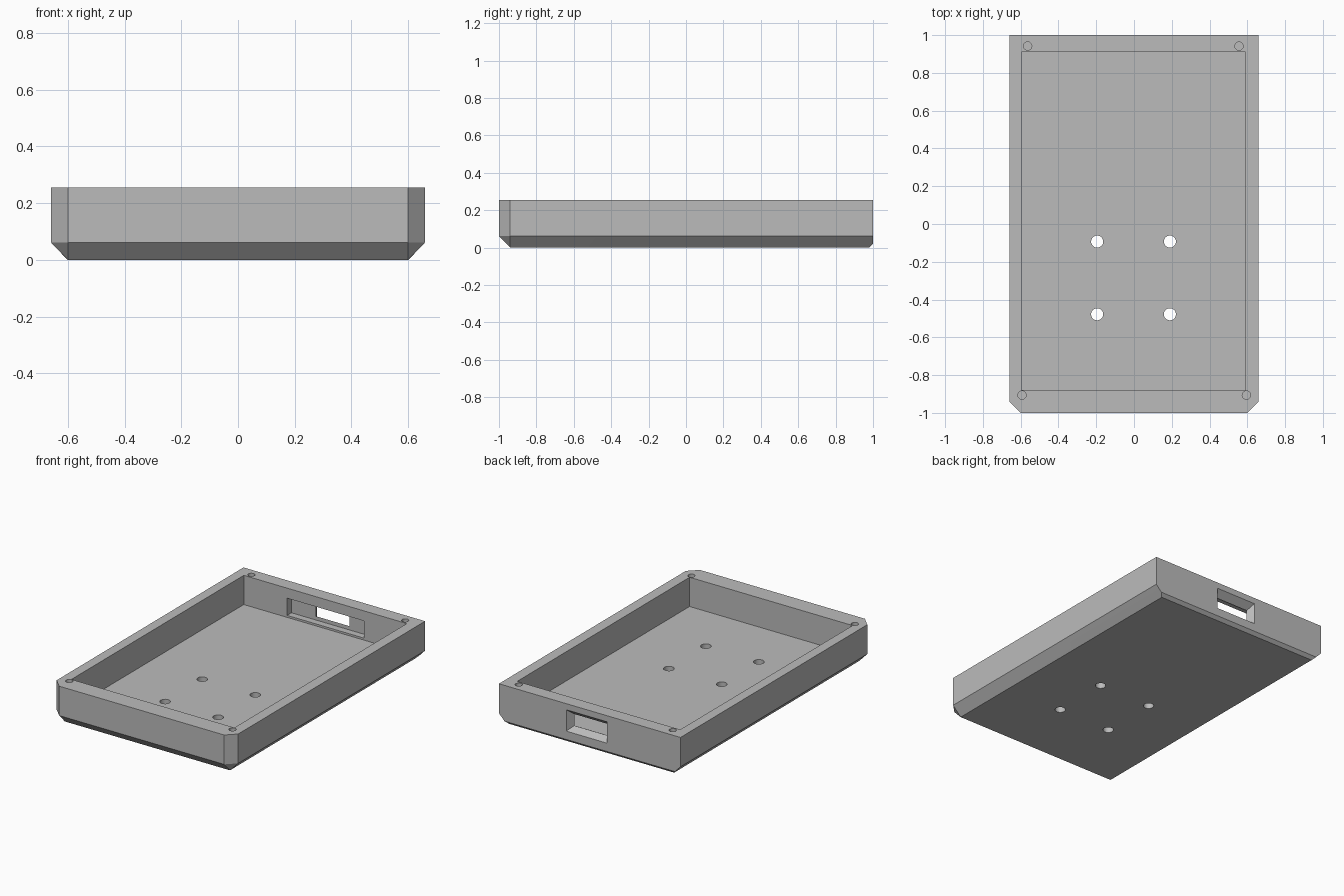
import bpy, bmesh, math

if "Cube" in bpy.data.objects:
    bpy.data.objects.remove(bpy.data.objects["Cube"])

grey = bpy.data.materials.new("plain_grey")
grey.diffuse_color = (0.5, 0.5, 0.5, 1)
grey.use_nodes = True
grey.node_tree.nodes["Principled BSDF"].inputs["Base Color"].default_value = grey.diffuse_color


def hull(name, points):
    """Convex solid around a few corner points."""
    bm = bmesh.new()
    for p in points:
        bm.verts.new(p)
    bmesh.ops.convex_hull(bm, input=bm.verts[:])
    bmesh.ops.dissolve_limit(bm, angle_limit=0.01, verts=bm.verts[:], edges=bm.edges[:])
    bmesh.ops.recalc_face_normals(bm, faces=bm.faces[:])
    mesh = bpy.data.meshes.new(name)
    bm.to_mesh(mesh)
    bm.free()
    mesh.materials.append(grey)
    obj = bpy.data.objects.new(name, mesh)
    bpy.context.collection.objects.link(obj)
    return obj


def rect(x0, x1, z0, z1, y):
    return [(x, y, z) for x in (x0, x1) for z in (z0, z1)]


def box(name, x0, x1, y0, y1, z0, z1):
    return hull(name, rect(x0, x1, z0, z1, y0) + rect(x0, x1, z0, z1, y1))


def drill(name, x, y, r, z0, z1, sides=32):
    ring = [(r * math.cos(2 * math.pi * i / sides), r * math.sin(2 * math.pi * i / sides))
            for i in range(sides)]
    return hull(name, [(x + a, y + b, z) for a, b in ring for z in (z0, z1)])


# Tray body: chamfered underside, clipped front corners, small chamfer at the back
TOP = 0.255
corners = []
for s in (-1, 1):
    for z in (0.062, TOP):
        corners += [(s * 0.60, -1, z), (s * 0.66, -0.94, z), (s * 0.66, 1, z)]
    corners += [(s * 0.60, -0.94, 0), (s * 0.60, 0.98, 0), (s * 0.62, 1, 0.02)]
tray = hull("tray", corners)

# Cavity and the connector recess on the inside of the back wall
cutters = [
    box("cavity_cutter", -0.595, 0.59, -0.88, 0.91, 0.063, 0.4),
    box("recess_cutter", -0.28, 0.28, 0.85, 0.955, 0.076, 0.189),
]

# Tapered connector opening through the back wall, with a straight lead-in and exit
cutters.append(hull("opening_cutter", rect(-0.126, 0.17, 0.075, 0.215, 1.0)
                    + rect(-0.10, 0.142, 0.102, 0.175, 0.953)
                    + rect(-0.14, 0.184, 0.060, 0.230, 1.025)))
cutters.append(box("window_cutter", -0.10, 0.142, 0.93, 0.97, 0.102, 0.175))

# Blind screw holes in the rim
for x, y in ((-0.563, 0.942), (0.556, 0.942), (-0.593, -0.906), (0.595, -0.906)):
    cutters.append(drill("screw_hole_cutter", x, y, 0.022, 0.13, 0.4))

# Four mounting holes through the floor
for x in (-0.195, 0.19):
    for y in (-0.093, -0.478):
        cutters.append(drill("floor_hole_cutter", x, y, 0.032, -0.1, 0.2))

# Cut everything out of the tray
bpy.context.view_layer.objects.active = tray
for cutter in cutters:
    mod = tray.modifiers.new("cut", 'BOOLEAN')
    mod.operation = 'DIFFERENCE'
    mod.solver = 'EXACT'
    mod.object = cutter
    bpy.ops.object.modifier_apply(modifier=mod.name)
    bpy.data.objects.remove(cutter)

# Smooth the hole walls, keep every other edge sharp
tray.select_set(True)
bpy.ops.object.shade_smooth_by_angle(angle=math.radians(20))
